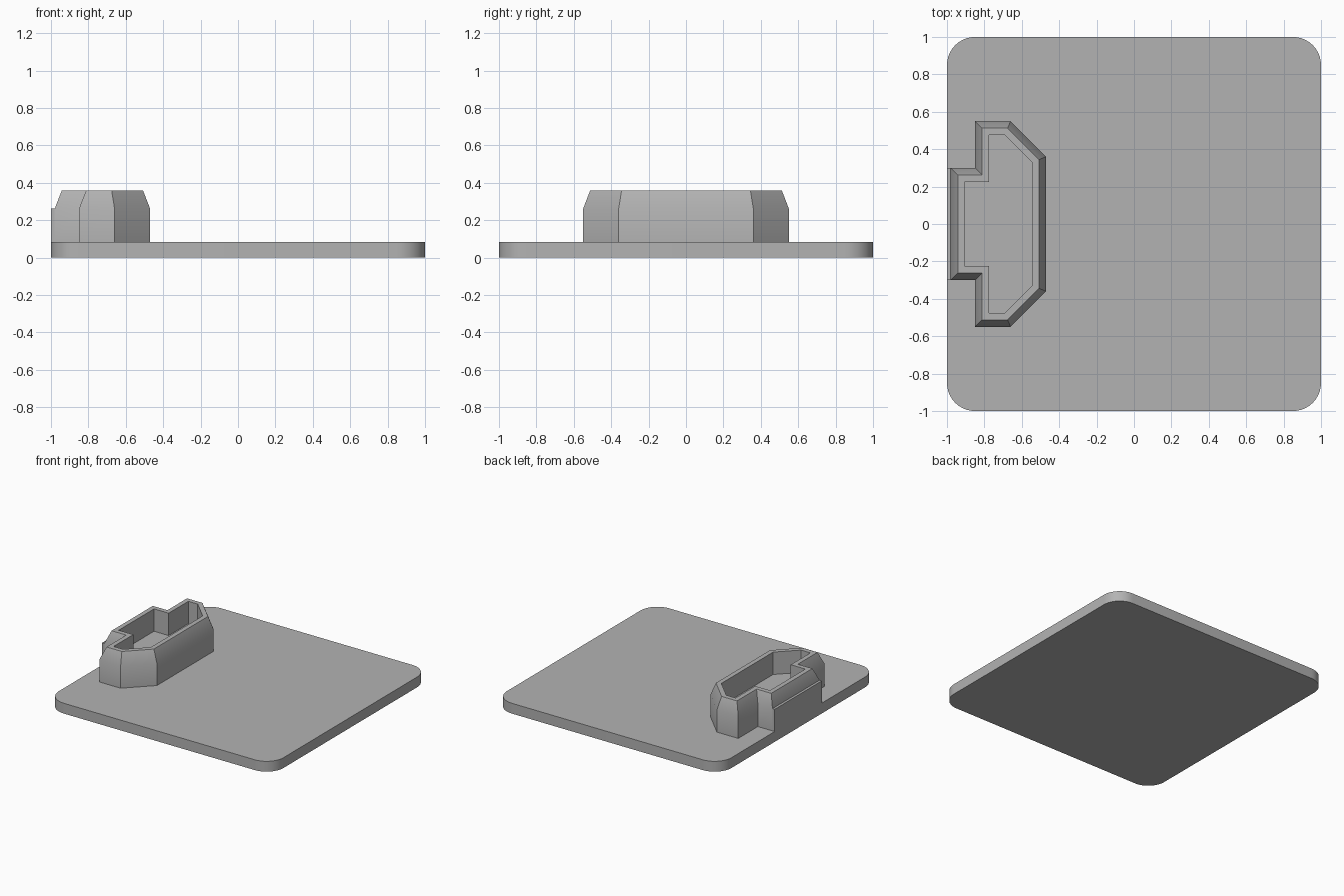
import bpy
import bmesh
import math

cube = bpy.data.objects.get("Cube")
if cube:
    bpy.data.objects.remove(cube)

PLATE_TOP, SHOULDER, RIM, FLOOR = 0.083, 0.262, 0.36, 0.18

grey = bpy.data.materials.new("plain_grey")
grey.use_nodes = True
colour = (0.45, 0.45, 0.45, 1)
grey.diffuse_color = colour
grey.node_tree.nodes["Principled BSDF"].inputs["Base Color"].default_value = colour


def stack(name, loops):
    """Skin a list of (outline, height) loops and cap both ends."""
    bm = bmesh.new()
    rings = [[bm.verts.new((x, y, z)) for x, y in outline] for outline, z in loops]
    for low, high in zip(rings, rings[1:]):
        for i in range(len(low)):
            j = (i + 1) % len(low)
            bm.faces.new((low[i], low[j], high[j], high[i]))
    bm.faces.new(rings[0][::-1])
    bm.faces.new(rings[-1])
    bmesh.ops.recalc_face_normals(bm, faces=bm.faces)
    mesh = bpy.data.meshes.new(name)
    bm.to_mesh(mesh)
    bm.free()
    mesh.materials.append(grey)
    obj = bpy.data.objects.new(name, mesh)
    bpy.context.collection.objects.link(obj)
    bpy.ops.object.select_all(action='DESELECT')
    obj.select_set(True)
    bpy.context.view_layer.objects.active = obj
    bpy.ops.object.shade_smooth_by_angle(angle=math.radians(30))
    return obj


def rounded_square(half, radius, steps=10):
    points = []
    for quarter in range(4):
        mid = math.radians(45 + 90 * quarter)
        cx = math.copysign(half - radius, math.cos(mid))
        cy = math.copysign(half - radius, math.sin(mid))
        for s in range(steps + 1):
            a = math.radians(90 * (quarter + s / steps))
            points.append((cx + radius * math.cos(a), cy + radius * math.sin(a)))
    return points


def socket_outline(inset):
    """Stepped outline with chamfered corners, moved inwards by inset."""
    d = inset
    k = d * (math.sqrt(2) - 1)
    half = [(-0.47 - d, 0.36 - k), (-0.66 - k, 0.55 - d), (-0.85 + d, 0.55 - d),
            (-0.85 + d, 0.30 - d), (-0.98 + d, 0.30 - d)]
    return half + [(x, -y) for x, y in reversed(half)]


# Flat plate with rounded corners
plate = rounded_square(1, 0.15)
stack("base_plate", [(plate, 0), (plate, PLATE_TOP)])

# Raised socket: straight wall, sloped shoulder, flat rim, recessed floor
outer, top, hole = (socket_outline(d) for d in (0, 0.038, 0.075))
stack("socket_wall", [(outer, PLATE_TOP), (outer, SHOULDER), (top, RIM),
                      (hole, RIM), (hole, FLOOR)])

# Narrow ledge flush with the plate edge
ledge = [(-1, -0.30), (-0.98, -0.30), (-0.98, 0.30), (-1, 0.30)]
stack("edge_ledge", [(ledge, PLATE_TOP), (ledge, SHOULDER)])
